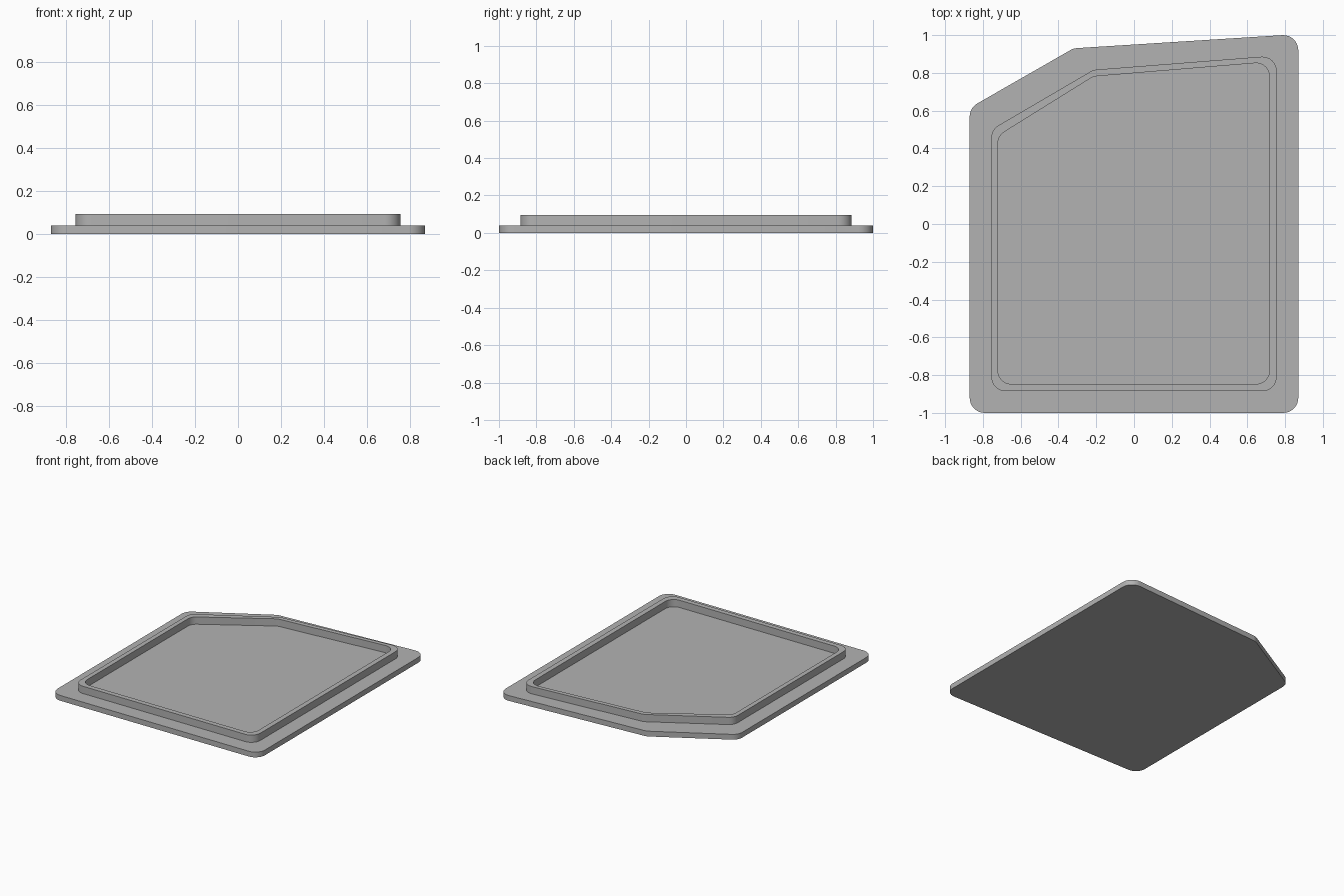
import bpy
import bmesh
import math
from mathutils import Vector

cube = bpy.data.objects.get("Cube")
if cube:
    bpy.data.objects.remove(cube, do_unlink=True)

grey = bpy.data.materials.new("plain grey")
grey.use_nodes = True
colour = (0.45, 0.45, 0.45, 1)
grey.diffuse_color = colour
grey.node_tree.nodes["Principled BSDF"].inputs["Base Color"].default_value = colour

PLATE_TOP = 0.04
RIM_TOP = 0.095


def rounded_outline(corners, radius, steps=8):
    """Fillet every corner of a counter-clockwise polygon."""
    pts = [Vector(c) for c in corners]
    out = []
    for i, p in enumerate(pts):
        d_in = (p - pts[i - 1]).normalized()
        d_out = (pts[(i + 1) % len(pts)] - p).normalized()
        turn = math.acos(d_in.dot(d_out))
        start = p - d_in * radius * math.tan(turn / 2)
        normal = Vector((-d_in.y, d_in.x))
        for s in range(steps + 1):
            a = turn * s / steps
            out.append(start + radius * (d_in * math.sin(a) + normal * (1 - math.cos(a))))
    return out


def add_loop(bm, outline, z):
    return [bm.verts.new((p.x, p.y, z)) for p in outline]


def bridge(bm, a, b):
    n = len(a)
    for i in range(n):
        j = (i + 1) % n
        bm.faces.new((a[i], a[j], b[j], b[i]))


def finish(bm, name):
    bmesh.ops.recalc_face_normals(bm, faces=bm.faces[:])
    mesh = bpy.data.meshes.new(name)
    bm.to_mesh(mesh)
    bm.free()
    mesh.materials.append(grey)
    obj = bpy.data.objects.new(name, mesh)
    bpy.context.collection.objects.link(obj)
    bpy.ops.object.select_all(action='DESELECT')
    obj.select_set(True)
    bpy.context.view_layer.objects.active = obj
    bpy.ops.object.shade_smooth_by_angle(angle=math.radians(30))


# Five-sided outlines with one clipped corner
plate = rounded_outline([(-0.87, -1), (0.87, -1), (0.87, 1.005),
                         (-0.32, 0.93), (-0.87, 0.615)], 0.08)
rim_outer = rounded_outline([(-0.755, -0.885), (0.755, -0.885), (0.755, 0.892),
                             (-0.215, 0.816), (-0.755, 0.5)], 0.075)
rim_inner = rounded_outline([(-0.72, -0.847), (0.717, -0.847), (0.717, 0.858),
                             (-0.215, 0.781), (-0.72, 0.467)], 0.07)

# Base plate
bm = bmesh.new()
low, high = add_loop(bm, plate, 0), add_loop(bm, plate, PLATE_TOP)
bridge(bm, low, high)
bm.faces.new(low)
bm.faces.new(high)
finish(bm, "base_plate")

# Raised rim, a closed band standing on the plate
bm = bmesh.new()
loops = [add_loop(bm, outline, z) for outline, z in (
    (rim_outer, PLATE_TOP), (rim_outer, RIM_TOP),
    (rim_inner, RIM_TOP), (rim_inner, PLATE_TOP))]
for i in range(len(loops)):
    bridge(bm, loops[i - 1], loops[i])
finish(bm, "raised_rim")
